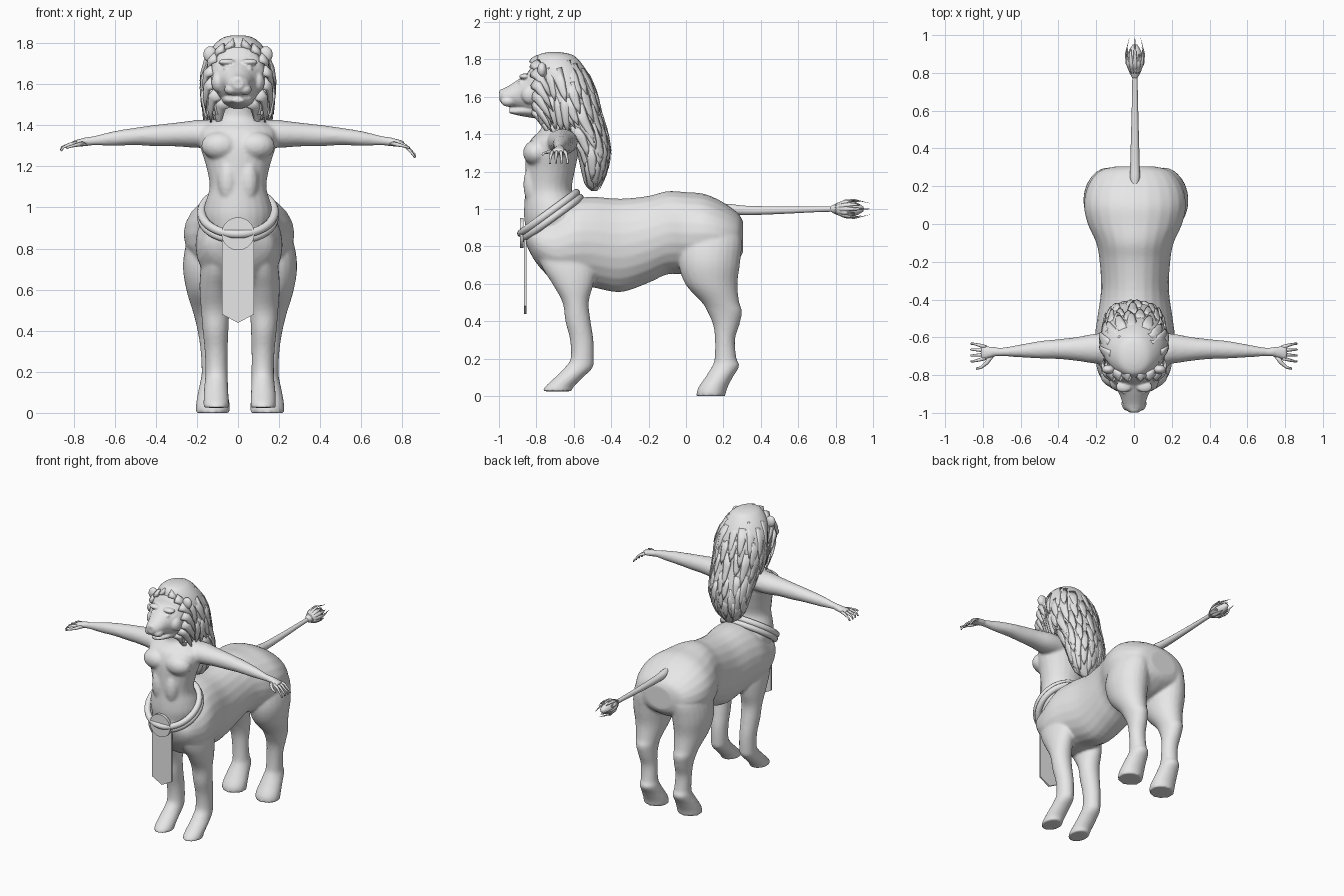
import bpy, bmesh, math, random
from mathutils import Vector

if "Cube" in bpy.data.objects:
    bpy.data.objects.remove(bpy.data.objects["Cube"])

random.seed(4)
grey = bpy.data.materials.new("plain_grey")
grey.diffuse_color = (0.8, 0.8, 0.8, 1)
grey.use_nodes = True
grey.node_tree.nodes["Principled BSDF"].inputs["Base Color"].default_value = grey.diffuse_color


def finish(bm, name, smooth=True):
    bmesh.ops.recalc_face_normals(bm, faces=bm.faces)
    me = bpy.data.meshes.new(name)
    bm.to_mesh(me)
    bm.free()
    me.materials.append(grey)
    for p in me.polygons:
        p.use_smooth = smooth
    ob = bpy.data.objects.new(name, me)
    bpy.context.collection.objects.link(ob)
    return ob


def spline(rows, steps):
    """Catmull-Rom interpolation of tuples."""
    out = []
    for i in range(len(rows) - 1):
        a, b, c, d = rows[max(i - 1, 0)], rows[i], rows[i + 1], rows[min(i + 2, len(rows) - 1)]
        for s in range(steps):
            t = s / steps
            out.append([0.5 * (2 * q + (r - p) * t + (2 * p - 5 * q + 4 * r - w) * t * t
                               + (3 * q - p - 3 * r + w) * t ** 3) for p, q, r, w in zip(a, b, c, d)])
    return out + [list(rows[-1])]


def skin(bm, rings):
    vs = [[bm.verts.new(p) for p in r] for r in rings]
    n = len(vs[0])
    for a, b in zip(vs, vs[1:]):
        for j in range(n):
            bm.faces.new((a[j], a[(j + 1) % n], b[(j + 1) % n], b[j]))
    bm.faces.new(vs[0])
    bm.faces.new(vs[-1])


def loft(bm, axis, rows, side=1, dx=0, n=24, steps=4):
    """Elliptical rings across an axis; row = position, then two min/max ranges."""
    rings = []
    for pos, a0, a1, b0, b1 in spline(rows, steps):
        ring = []
        for j in range(n):
            t = 2 * math.pi * j / n
            a = (a0 + a1) / 2 + (a1 - a0) / 2 * math.cos(t)
            b = (b0 + b1) / 2 + (b1 - b0) / 2 * math.sin(t)
            p = {'x': (pos, a, b), 'y': (a, pos, b), 'z': (a, b, pos)}[axis]
            ring.append((p[0] * side + dx, p[1], p[2]))
        rings.append(ring)
    skin(bm, rings)


def ball(bm, c, r):
    res = bmesh.ops.create_uvsphere(bm, u_segments=16, v_segments=10, radius=1)
    for v in res["verts"]:
        v.co = Vector(c) + Vector(v.co[k] * r[k] for k in range(3))


def lock(bm, pts, w, thick, out, n=6, tip=0.05):
    """Flattened tapering strand along a path."""
    pts = [Vector(p) for p in pts]
    rings = []
    for i, p in enumerate(pts):
        d = (pts[min(i + 1, len(pts) - 1)] - pts[max(i - 1, 0)]).normalized()
        u = d.cross(Vector(out)).normalized()
        v = u.cross(d)
        f = i / (len(pts) - 1)
        s = max(tip, (1 - f) ** 0.6)
        rings.append([p + u * w * s * math.cos(k * 2 * math.pi / n) + v * thick * s * math.sin(k * 2 * math.pi / n)
                      for k in range(n)])
    skin(bm, rings)


def merge(ob, size, rounds):
    """Fuse overlapping pieces into one smooth skin."""
    m = ob.modifiers.new("fuse", 'REMESH')
    m.mode, m.voxel_size, m.use_smooth_shade = 'VOXEL', size, True
    s = ob.modifiers.new("soften", 'SMOOTH')
    s.factor, s.iterations = 0.5, rounds


# Animal barrel, legs, human torso and arms
bm = bmesh.new()
barrel = [(.305, .10, .93, .77), (.28, .19, .975, .73), (.2, .25, 1.035, .68), (.1, .27, 1.08, .66),
          (0, .25, 1.09, .65), (-.1, .205, 1.095, .65), (-.2, .187, 1.07, .605), (-.35, .18, 1.055, .555),
          (-.5, .2, 1.065, .58), (-.6, .212, 1.05, .585), (-.7, .2, .98, .61), (-.8, .16, .93, .71),
          (-.855, .07, .9, .81)]
loft(bm, 'y', [(y, -h, h, lo, hi) for y, h, hi, lo in barrel], dx=.005)
hind = [(.95, .06, .2, .02, .22), (.85, .03, .255, -.02, .295), (.72, .03, .278, -.04, .29),
        (.6, .045, .262, -.005, .275), (.5, .07, .232, .085, .285), (.45, .08, .218, .115, .3),
        (.38, .083, .203, .145, .285), (.3, .083, .192, .155, .262), (.2, .078, .187, .153, .27),
        (.16, .07, .192, .14, .285), (.1, .06, .205, .103, .25), (.04, .05, .215, .063, .22),
        (0, .05, .217, .055, .21)]
fore = [(.85, .03, .165, -.82, -.5), (.7, .03, .19, -.775, -.48), (.6, .045, .195, -.715, -.495),
        (.5, .05, .188, -.66, -.52), (.4, .055, .18, -.645, -.51), (.3, .058, .17, -.62, -.495),
        (.2, .058, .167, -.617, -.493), (.15, .057, .17, -.65, -.5), (.1, .055, .175, -.7, -.55),
        (.05, .053, .176, -.753, -.6), (.025, .053, .176, -.765, -.61)]
trunk = [(.85, .14, -.85, -.55), (.95, .17, -.865, -.54), (1.02, .16, -.865, -.57), (1.1, .138, -.86, -.61),
         (1.2, .155, -.86, -.595), (1.3, .185, -.855, -.575), (1.37, .19, -.83, -.575), (1.41, .15, -.79, -.58),
         (1.45, .09, -.77, -.6), (1.56, .08, -.78, -.6)]
loft(bm, 'z', [(z, -h, h, f, b) for z, h, f, b in trunk])
arm = [(.1, -.75, -.58, 1.29, 1.43), (.2, -.74, -.58, 1.29, 1.425), (.3, -.725, -.598, 1.297, 1.413),
       (.4, -.715, -.61, 1.298, 1.402), (.5, -.712, -.62, 1.303, 1.388), (.6, -.706, -.638, 1.3, 1.372),
       (.7, -.7, -.655, 1.302, 1.348), (.74, -.703, -.65, 1.298, 1.342), (.79, -.718, -.645, 1.295, 1.328),
       (.81, -.715, -.65, 1.3, 1.322)]
for s in (-1, 1):
    loft(bm, 'z', hind, s, .01)
    loft(bm, 'z', fore, s, .008)
    loft(bm, 'x', arm, s)
    ball(bm, (s * .085, -.8, 1.3), (.095, .072, .07))          # chest muscle
    ball(bm, (s * .19, -.66, 1.36), (.08, .08, .068))          # shoulder
    ball(bm, (s * .05, -.82, 1.13), (.05, .05, .11))           # stomach muscle
merge(finish(bm, "body"), .0095, 4)

# Fingers and thumbs
bm = bmesh.new()
for s in (-1, 1):
    droop = .045 if s > 0 else .012
    for k in range(4):
        y = -.652 - .019 * k
        spread = (k - 1.5) * -.012
        lock(bm, [(s * .785, y, 1.312), (s * .82, y + spread * .6, 1.31 - droop * .3),
                  (s * (.85 + .008 * (k in (1, 2))), y + spread, 1.305 - droop),
                  (s * .862, y + spread, 1.288 - droop)], .011, .011, (0, 0, 1), 8, .5)
    lock(bm, [(s * .75, -.69, 1.312), (s * .78, -.735, 1.305), (s * .81, -.76, 1.298), (s * .835, -.766, 1.29)],
         .014, .012, (0, 0, 1), 8, .45)
finish(bm, "fingers")

# Head: skull, muzzle, jaw, brows, cheeks, nose
bm = bmesh.new()
face = [(-.68, .15, 1.5, 1.81), (-.8, .132, 1.5, 1.79), (-.85, .11, 1.515, 1.725), (-.9, .078, 1.535, 1.69),
        (-.95, .06, 1.547, 1.657), (-.978, .048, 1.555, 1.643), (-.997, .025, 1.58, 1.63)]
loft(bm, 'y', [(y, -h, h, a, b) for y, h, a, b in face])
jaw = [(-.78, .09, 1.48, 1.58), (-.86, .07, 1.493, 1.56), (-.91, .046, 1.503, 1.54), (-.945, .028, 1.512, 1.533)]
loft(bm, 'y', [(y, -h, h, a, b) for y, h, a, b in jaw])
ball(bm, (0, -.978, 1.622), (.032, .022, .02))
for s in (-1, 1):
    ball(bm, (s * .055, -.862, 1.708), (.042, .03, .016))      # brow
    ball(bm, (s * .095, -.835, 1.61), (.035, .045, .05))       # cheek
    ball(bm, (s * .033, -.95, 1.575), (.034, .04, .028))       # whisker pad
    ball(bm, (s * .052, -.882, 1.675), (.02, .016, .011))      # eye
    ball(bm, (s * .135, -.77, 1.745), (.035, .025, .04))       # ear
merge(finish(bm, "head"), .006, 2)

# Mane mass falling down the back
mane = [(1.838, .03, -.74, -.67), (1.82, .085, -.795, -.6), (1.76, .14, -.815, -.545), (1.68, .172, -.795, -.5),
        (1.6, .182, -.77, -.475), (1.5, .172, -.73, -.45), (1.4, .16, -.645, -.42), (1.3, .148, -.585, -.405),
        (1.2, .118, -.56, -.425), (1.13, .075, -.54, -.455), (1.095, .02, -.505, -.475)]
bm = bmesh.new()
loft(bm, 'z', [(z, -h, h, f, b) for z, h, f, b in mane], n=28)
finish(bm, "mane")


def mane_point(z, t, grow):
    z = min(max(z, 1.095), 1.83)
    for a, b in zip(mane, mane[1:]):
        if b[0] <= z <= a[0]:
            k = (a[0] - z) / (a[0] - b[0])
            h, f, r = (a[i] + (b[i] - a[i]) * k for i in (1, 2, 3))
            return Vector((h * math.cos(t) + grow * math.cos(t), (f + r) / 2 + ((r - f) / 2 + grow) * math.sin(t), z))


# Loose strands lying over the mane
bm = bmesh.new()
for row in range(6):
    for k in range(10):
        t = math.radians(-30 + 24 * (k + .5 * (row % 2))) + random.uniform(-.1, .1)
        z = 1.77 - .1 * row + random.uniform(-.03, .03)
        length = random.uniform(.14, .22)
        pts = [mane_point(z - length * f, t, g) for f, g in ((0, -.008), (.4, .0), (.75, .004), (1, .008))]
        lock(bm, pts, .035, .009, (math.cos(t), math.sin(t), 0))
# Strands framing the face and hanging beside the neck
for s in (-1, 1):
    for k in range(7):
        a = math.radians(80 - 24 * k)
        x, z = .125 * math.cos(a), 1.65 + .155 * math.sin(a)
        lock(bm, [(s * x, -.81, z), (s * (x + .03), -.79, z - .02), (s * (x + .04), -.75, z - .08),
                  (s * (x + .035), -.71, z - .15)], .035, .018, (s * math.cos(a), -.5, math.sin(a)))
    for k in range(5):
        x, y = .16 - .014 * k, -.64 - .032 * k
        lock(bm, [(s * x, y, 1.62), (s * (x + .012), y - .005, 1.54), (s * x, y, 1.46),
                  (s * (x - .02), y + .01, 1.395 + .012 * k)], .035, .016, (s, 0, 0))
finish(bm, "mane_strands")

# Tail and tuft
bm = bmesh.new()
tail = [(.19, .008, 1.02), (.24, .026, 1.0), (.32, .025, .992), (.5, .02, .993), (.7, .015, .998), (.82, .014, 1)]
loft(bm, 'y', [(y, .005 - r, .005 + r, z - r, z + r) for y, r, z in tail], n=12)
tuft = [(.77, .012), (.81, .033), (.86, .045), (.91, .035), (.95, .012)]
loft(bm, 'y', [(y, .005 - r, .005 + r, 1 - r, 1 + r) for y, r in tuft], n=12)
for k in range(12):
    a = 2 * math.pi * k / 12
    c, d = math.cos(a), math.sin(a)
    end = .985 - .05 * (k % 3)
    lock(bm, [(.005 + r * c, y, 1 + r * d) for y, r in ((.8, .02), (.85, .044), (.9, .05), (end, .03 + .012 * (k % 3)))],
         .016, .008, (c, 0, d))
finish(bm, "tail")

# Slanted double belt
for name, off in (("belt_upper", .016), ("belt_lower", -.016)):
    cu = bpy.data.curves.new(name, 'CURVE')
    cu.dimensions, cu.bevel_depth, cu.bevel_resolution = '3D', .021, 3
    sp = cu.splines.new('POLY')
    sp.points.add(47)
    sp.use_cyclic_u = True
    for i, p in enumerate(sp.points):
        t = 2 * math.pi * i / 48
        y = .148 * math.sin(t)
        p.co = (.178 * math.cos(t), -.725 + y - off * .59, .965 + .73 * y + off * .81, 1)
    cu.materials.append(grey)
    bpy.context.collection.objects.link(bpy.data.objects.new(name, cu))


def plate(name, outline, y0, y1):
    bm = bmesh.new()
    skin(bm, [[(x, y, z) for x, z in outline] for y in (y0, y1)])
    finish(bm, name, False)


# Round buckle and hanging cloth
plate("buckle", [(.08 * math.cos(k * math.pi / 16), .872 + .08 * math.sin(k * math.pi / 16)) for k in range(32)],
      -.888, -.868)
plate("hanging_cloth", [(-.078, .87), (.078, .87), (.078, .48), (0, .438), (-.078, .48)], -.866, -.854)
